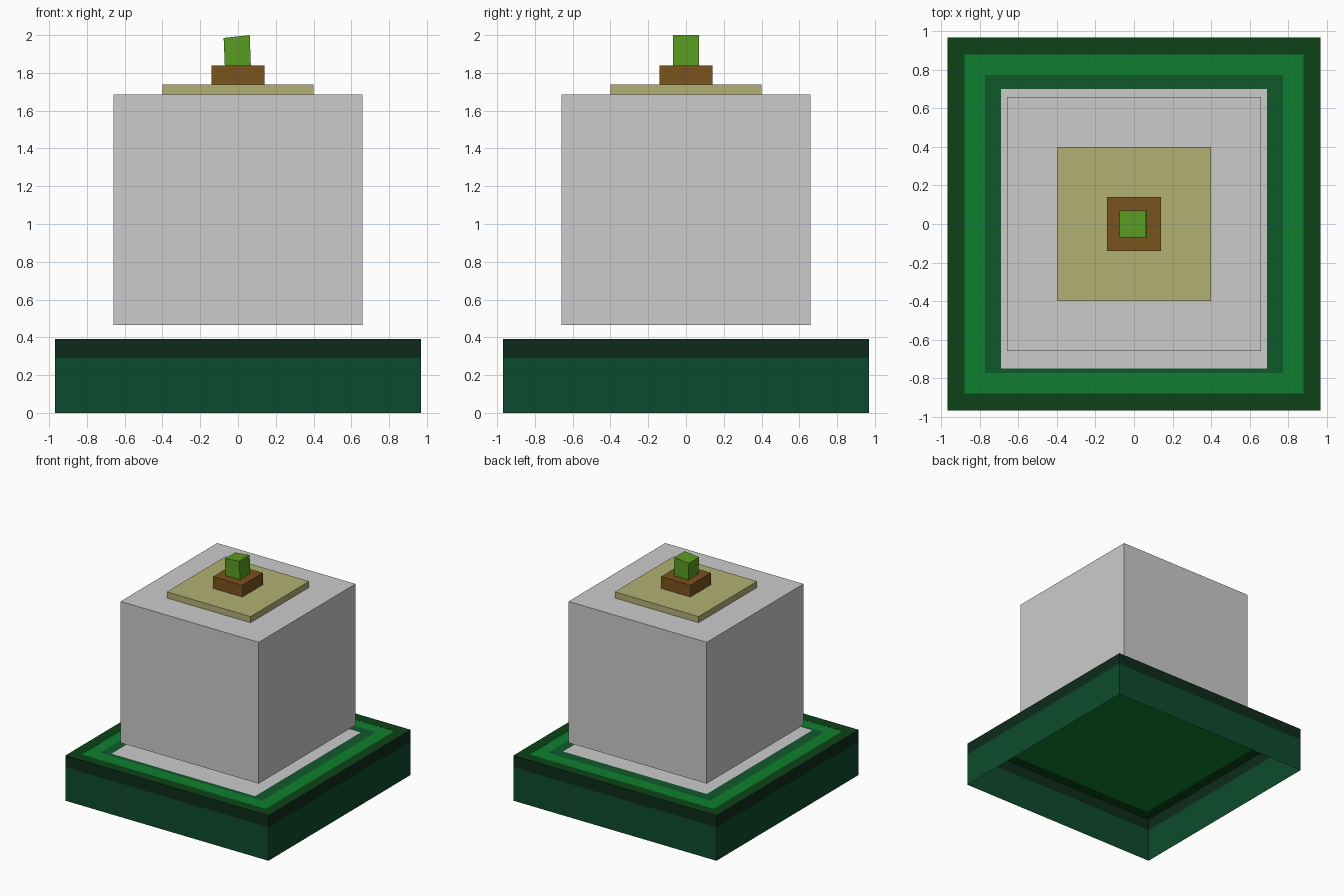
import bpy, bmesh

if "Cube" in bpy.data.objects:
    bpy.data.objects.remove(bpy.data.objects["Cube"])


def srgb(h):
    v = [int(h[i:i + 2], 16) / 255 for i in (0, 2, 4)]
    return [c / 12.92 if c <= 0.04045 else ((c + 0.055) / 1.055) ** 2.4 for c in v] + [1]


def finish(name, bm, color=None):
    bmesh.ops.recalc_face_normals(bm, faces=bm.faces)
    me = bpy.data.meshes.new(name)
    bm.to_mesh(me)
    bm.free()
    if color:
        mat = bpy.data.materials.new(name + "_colour")
        mat.diffuse_color = srgb(color)
        mat.use_nodes = True
        mat.node_tree.nodes["Principled BSDF"].inputs["Base Color"].default_value = mat.diffuse_color
        me.materials.append(mat)
    ob = bpy.data.objects.new(name, me)
    bpy.context.collection.objects.link(ob)
    return ob


def square(bm, x0, x1, y0, y1, z):
    return [bm.verts.new(p) for p in ((x0, y0, z), (x1, y0, z), (x1, y1, z), (x0, y1, z))]


def bridge(bm, a, b):
    for i in range(4):
        j = (i + 1) % 4
        bm.faces.new((a[i], a[j], b[j], b[i]))


def loft(name, lower, upper, color=None, caps=True):
    """Join two squares given as (x0, x1, y0, y1, z)."""
    bm = bmesh.new()
    a, b = square(bm, *lower), square(bm, *upper)
    bridge(bm, a, b)
    if caps:
        bm.faces.new(a[::-1])
        bm.faces.new(b)
    return finish(name, bm, color)


def sheet(name, x0, x1, y0, y1, z, color=None):
    bm = bmesh.new()
    bm.faces.new(square(bm, x0, x1, y0, y1, z))
    return finish(name, bm, color)


def sq(r, z):
    return (-r, r, -r, r, z)


# Hollow base: two bands of thin walls, open underneath
loft("base_wall", sq(0.97, 0), sq(0.97, 0.29), "0d4a2d", caps=False)
loft("base_band", sq(0.97, 0.29), sq(0.97, 0.39), "0d2b1b", caps=False)

# Flat top of the base: rim frame, bright panel, dark panel, grey mat
loft("base_rim", sq(0.88, 0.39), sq(0.97, 0.39), "0d4217", caps=False)
sheet("bright_panel", *sq(0.88, 0.389), "0e7f2e")
sheet("dark_panel", *sq(0.775, 0.392), "0f5a2b")
sheet("grey_mat", -0.69, 0.69, -0.75, 0.70, 0.397)

# Floating block
loft("block", sq(0.66, 0.465), sq(0.66, 1.685))

# Stacked pieces on top
loft("slab", sq(0.4, 1.685), sq(0.4, 1.738), "b2b074")
loft("pot", sq(0.14, 1.738), sq(0.14, 1.84), "7a531f")

# Leaning sprout with a sloped top
bm = bmesh.new()
a = square(bm, -0.07, 0.068, -0.07, 0.07, 1.84)
b = square(bm, -0.076, 0.062, -0.07, 0.07, 1.985)
for v in b[1:3]:
    v.co.z = 2.0
bridge(bm, a, b)
bm.faces.new(a[::-1])
bm.faces.new(b)
finish("sprout", bm, "5a9c20")
